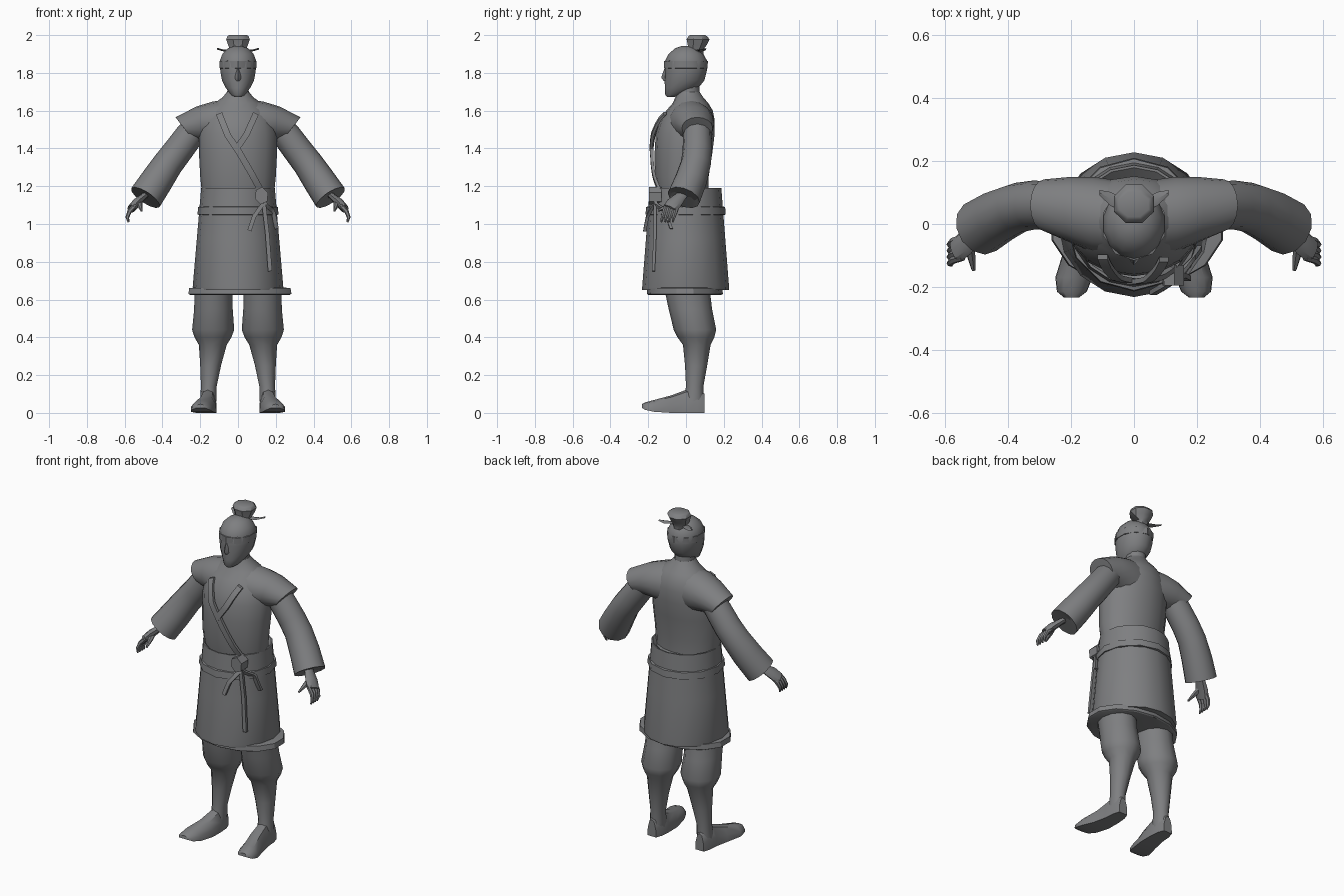
import bpy, bmesh, math
from mathutils import Vector as V

cloth = bpy.data.materials.new("plain grey")
cloth.diffuse_color = (0.21, 0.213, 0.22, 1)


def ring(c, u, v, n=16, start=0.0):
    """Elliptical ring around c spanned by the half axes u and v."""
    c, u, v = V(c), V(u), V(v)
    return [c + u * math.cos(a) + v * math.sin(a)
            for a in (start + 2 * math.pi * i / n for i in range(n))]


def loft(name, rings, mirror=False, angle=40):
    """Skin a list of rings and close both ends."""
    bm = bmesh.new()
    rows = [[bm.verts.new(p) for p in r] for r in rings]
    n = len(rows[0])
    for a, b in zip(rows, rows[1:]):
        for i in range(n):
            j = (i + 1) % n
            bm.faces.new((a[i], a[j], b[j], b[i]))
    bm.faces.new(rows[0])
    bm.faces.new(rows[-1])
    bmesh.ops.recalc_face_normals(bm, faces=bm.faces)
    me = bpy.data.meshes.new(name)
    bm.to_mesh(me)
    bm.free()
    me.materials.append(cloth)
    ob = bpy.data.objects.new(name, me)
    bpy.context.collection.objects.link(ob)
    bpy.ops.object.select_all(action='DESELECT')
    ob.select_set(True)
    bpy.context.view_layer.objects.active = ob
    bpy.ops.object.shade_smooth_by_angle(angle=math.radians(angle))
    if mirror:
        m = ob.modifiers.new("mirror", 'MIRROR')
        m.use_mirror_merge = False
    return ob


def level(z, x0, x1, y0, y1, n=16, start=-math.pi / 2):
    """Horizontal ring from its extents."""
    return ring(((x0 + x1) / 2, (y0 + y1) / 2, z),
                ((x1 - x0) / 2, 0, 0), (0, (y1 - y0) / 2, 0), n, start)


def stack(name, prof, n=16, **kw):
    """Centred body of (z, half width, front y, back y) levels."""
    return loft(name, [level(z, -w, w, a, b, n) for z, w, a, b in prof], **kw)


def tube(name, pts, n=8, flat=1.0, **kw):
    """Limb along (x, y, z, radius) points; flat thins it sideways."""
    rings = []
    for i, p in enumerate(pts):
        d = V(pts[min(i + 1, len(pts) - 1)][:3]) - V(pts[max(i - 1, 0)][:3])
        u = V((0, 1, 0)).cross(d).normalized()
        v = d.cross(u).normalized()
        rings.append(ring(p[:3], u * p[3] * flat, v * p[3], n))
    return loft(name, rings, **kw)


def front_y(prof, x, z):
    """Front surface of a stacked body at (x, z)."""
    for lo, hi in zip(prof, prof[1:]):
        if lo[0] <= z <= hi[0]:
            t = (z - lo[0]) / (hi[0] - lo[0])
            w, a, b = (lo[k] + (hi[k] - lo[k]) * t for k in (1, 2, 3))
            s = math.sqrt(max(0, 1 - (x / w) ** 2))
            return (a + b) / 2 - (b - a) / 2 * s
    return prof[-1][2]


def strip(name, prof, path, width, gap):
    """Flat band laid over the front of a body along (x, z) points."""
    pts = []
    for (x0, z0), (x1, z1) in zip(path, path[1:]):
        pts += [(x0 + (x1 - x0) * k / 4, z0 + (z1 - z0) * k / 4) for k in range(4)]
    pts.append(path[-1])
    rings = []
    for i, (x, z) in enumerate(pts):
        a, b = pts[max(i - 1, 0)], pts[min(i + 1, len(pts) - 1)]
        side = V((b[1] - a[1], 0, a[0] - b[0])).normalized() * width / 2
        deep = V((0, 0.008, 0))
        c = V((x, front_y(prof, x, z) - gap, z))
        rings.append([c + side - deep, c - side - deep, c - side + deep, c + side + deep])
    return loft(name, rings)


# Tunic body and neck
torso = [(1.15, .19, -.15, .12), (1.25, .20, -.165, .12), (1.38, .207, -.166, .14),
         (1.48, .207, -.16, .152), (1.55, .19, -.137, .152), (1.60, .16, -.105, .142),
         (1.64, .125, -.07, .118), (1.67, .082, -.057, .092), (1.70, .058, -.047, .072)]
stack("tunic", torso)
stack("neck", [(1.64, .065, -.055, .08), (1.70, .057, -.05, .072), (1.77, .055, -.04, .07)], 12)

# Shoulder caps, sleeves
loft("shoulder_cap", [ring((.06, .02, 1.53), (0, 0, .13), (0, .12, 0)),
                      ring((.13, .03, 1.535), (.008, 0, .112), (0, .12, 0)),
                      ring((.20, .045, 1.53), (.02, 0, .092), (0, .105, 0)),
                      ring((.285, .06, 1.507), (.045, 0, .058), (0, .082, 0)),
                      ring((.28, .06, 1.50), (.038, 0, .048), (0, .07, 0))], mirror=True)
tube("sleeve", [(.20, .06, 1.54, .07), (.26, .06, 1.465, .076), (.32, .06, 1.385, .078),
                (.37, .052, 1.32, .08), (.43, .025, 1.23, .086), (.49, -.012, 1.14, .09),
                (.485, -.009, 1.148, .07)], 12, mirror=True)

# Hands
tube("palm", [(.46, 0, 1.18, .032), (.50, -.03, 1.145, .032), (.535, -.06, 1.115, .042),
              (.565, -.085, 1.08, .04)], 8, .55, mirror=True)
for i in range(4):
    y = -.055 - .02 * i
    tube("finger_%d" % (i + 1), [(.545, y + .01, 1.10, .013), (.575, y, 1.065, .012),
                                 (.586, y - .01, 1.035, .010), (.580, y - .016, 1.01, .005)],
         6, mirror=True)
tube("thumb", [(.525, -.05, 1.125, .016), (.518, -.10, 1.095, .014), (.51, -.147, 1.07, .006)],
     6, mirror=True)

# Skirt with an open rim, belt and hem
skirt = [(.65, .235, -.232, .228), (.665, .240, -.232, .228), (.92, .218, -.212, .208),
         (1.19, .195, -.192, .187)]
stack("skirt", skirt + [(1.19, .187, -.184, .179), (1.165, .17, -.16, .15)])
loft("belt", [level(z, -w, w, -w, w - .004, 12) for z, w in
              ((1.045, .19), (1.05, .2145), (1.09, .211), (1.095, .19))])
loft("hem", [level(z, -w + .01, w + .01, -d, d - .012, 14) for z, w, d in
             ((.625, .27, .20), (.63, .28, .207), (.66, .275, .205), (.663, .25, .19))], angle=30)

# Lapels, knot and tie ends
strip("long_lapel", torso, [(-.10, 1.585), (-.055, 1.47), (.0, 1.39), (.07, 1.27), (.13, 1.16)],
      .034, .016)
strip("short_lapel", torso, [(.095, 1.585), (.045, 1.475), (-.01, 1.395)], .032, .02)
loft("knot", [ring((.125, y, 1.15), (.03, 0, -.03), (.022, 0, .036), 6)
              for y in (-.13, -.19, -.195)])
strip("knot_tail", skirt, [(.11, 1.185), (.14, 1.10)], .036, .014)
for i, path in enumerate(([(.135, 1.11), (.085, 1.04), (.06, .965)],
                          [(.135, 1.12), (.155, .95), (.17, .75)],
                          [(.135, 1.11), (.185, 1.07), (.205, .975)])):
    strip("tie_end_%d" % (i + 1), skirt, path, .022, .018)

# Head, nose and headband
stack("head", [(1.672, .018, -.10, -.065), (1.685, .04, -.110, -.01), (1.72, .066, -.112, .065),
               (1.76, .087, -.113, .097), (1.81, .096, -.112, .11), (1.86, .10, -.112, .114),
               (1.90, .085, -.092, .092), (1.93, .055, -.058, .062), (1.943, .018, -.02, .025)], 14)
loft("nose", [ring((0, -.102, 1.825), (.010, 0, 0), (0, .012, 0), 4),
              ring((0, -.112, 1.775), (.016, 0, 0), (0, .019, 0), 4),
              ring((0, -.104, 1.757), (.014, 0, 0), (0, .014, 0), 4)])
loft("headband", [level(z, -w, w, -w - .013, w + .012, 10) for z, w in
                  ((1.822, .09), (1.825, .1025), (1.862, .1035), (1.866, .09))])

# Topknot and its ribbon
loft("topknot", [ring((0, y, z), (w, 0, 0), (0, d, 0), 8, math.pi / 8) for z, y, w, d in
                 ((1.90, .05, .04, .045), (1.925, .052, .047, .045), (1.95, .06, .058, .055),
                  (1.978, .064, .068, .066), (1.995, .062, .06, .052), (2.0, .062, .05, .042))])
loft("ribbon", [ring(c, (0, w, 0), (0, 0, .005), 4) for c, w in
                (((.03, .06, 1.92), .02), ((.075, .08, 1.918), .022), ((.11, .10, 1.928), .008))],
     mirror=True)

# Trousers gathered below the knee
loft("trouser_leg", [level(*r, n=12) for r in
                     ((.66, .03, .23, -.115, .125), (.55, .028, .232, -.092, .138),
                      (.44, .02, .243, -.065, .16), (.40, .035, .23, -.045, .15),
                      (.36, .06, .207, -.016, .13), (.25, .09, .20, -.005, .112),
                      (.14, .113, .196, 0, .092), (.08, .113, .20, -.01, .094),
                      (.02, .12, .20, -.02, .09))], mirror=True)

# Shoes
section = [(-1, 0), (-.96, .45), (-.55, .9), (0, 1), (.55, .9), (.96, .45), (1, 0)]
loft("shoe", [[V(((x0 + x1) / 2 + s * (x1 - x0) / 2, y, lo + t * (hi - lo))) for s, t in section]
              for y, x0, x1, lo, hi in
              ((.099, .132, .188, 0, .10), (.06, .118, .20, 0, .14), (0, .113, .205, 0, .122),
               (-.08, .114, .222, 0, .092), (-.17, .132, .25, .006, .068),
               (-.215, .15, .245, .016, .056), (-.234, .175, .222, .026, .046))],
     mirror=True, angle=45)
